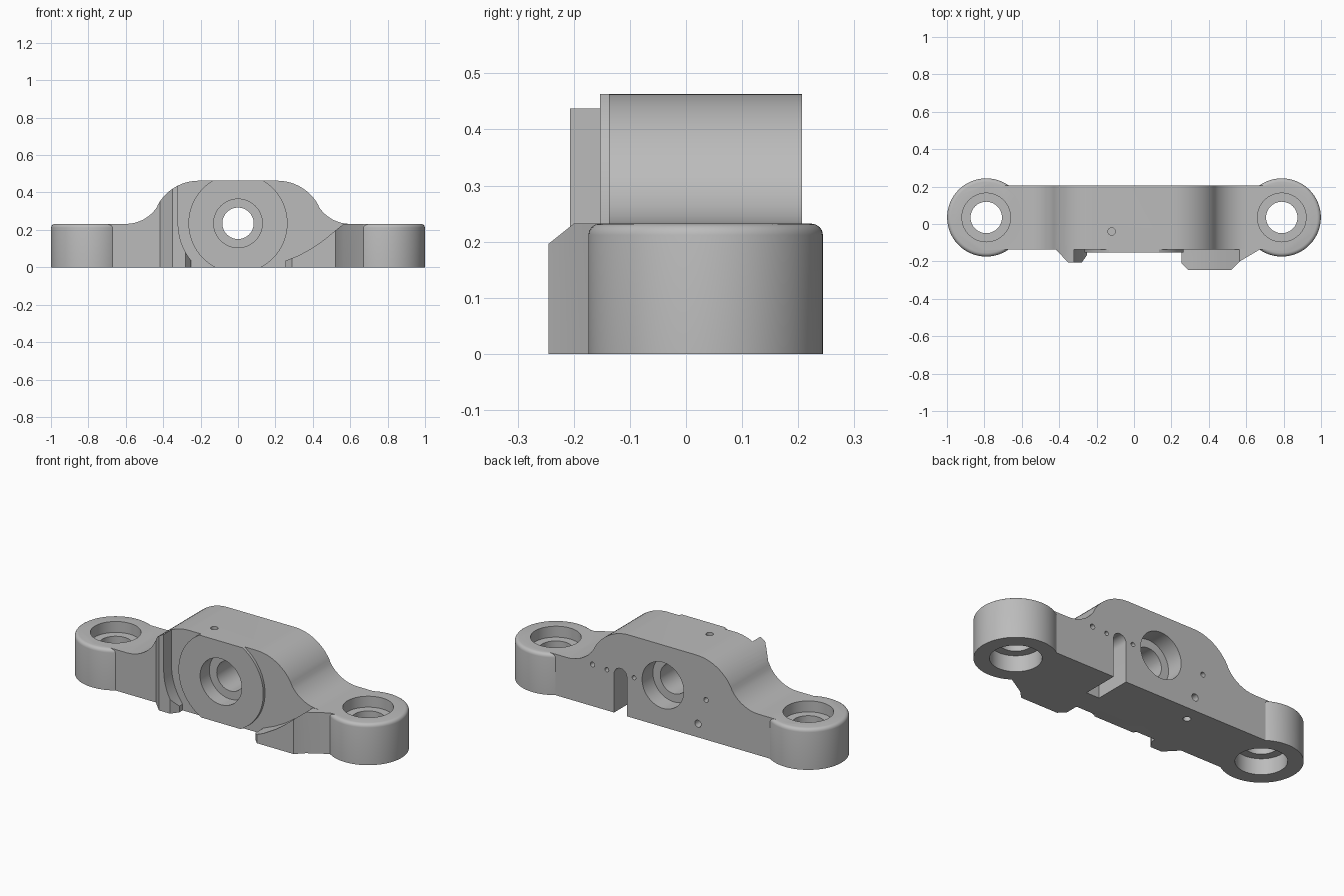
import bpy, bmesh
from math import sin, cos, radians
from mathutils import Matrix, Vector

if "Cube" in bpy.data.objects:
    bpy.data.objects.remove(bpy.data.objects["Cube"])

grey = bpy.data.materials.new("plain_grey")
grey.use_nodes = True
grey.diffuse_color = (0.5, 0.5, 0.5, 1)
grey.node_tree.nodes["Principled BSDF"].inputs["Base Color"].default_value = (0.5, 0.5, 0.5, 1)


def make(name, bm):
    bmesh.ops.recalc_face_normals(bm, faces=bm.faces)
    mesh = bpy.data.meshes.new(name)
    bm.to_mesh(mesh)
    bm.free()
    mesh.materials.append(grey)
    ob = bpy.data.objects.new(name, mesh)
    bpy.context.collection.objects.link(ob)
    return ob


def prism(name, pts, lo, hi, axis):
    """Extrude a 2D outline along y (outline in xz) or z (outline in xy)."""
    bm = bmesh.new()
    place = (lambda a, b: (a, lo, b)) if axis == "y" else (lambda a, b: (a, b, lo))
    face = bm.faces.new([bm.verts.new(place(a, b)) for a, b in pts])
    out = bmesh.ops.extrude_face_region(bm, geom=[face])
    move = Vector((0, hi - lo, 0)) if axis == "y" else Vector((0, 0, hi - lo))
    bmesh.ops.translate(bm, vec=move, verts=[v for v in out["geom"] if isinstance(v, bmesh.types.BMVert)])
    return make(name, bm)


def cylinder(name, centre, r, length, axis="z", segs=64, round_top=0):
    """Cylinder centred on a point, optionally with a rounded top rim."""
    bm = bmesh.new()
    bmesh.ops.create_cone(bm, cap_ends=True, segments=segs, radius1=r, radius2=r, depth=length)
    if round_top:
        rim = [e for e in bm.edges if all(v.co.z > 0 for v in e.verts)]
        bmesh.ops.bevel(bm, geom=rim, offset=round_top, segments=4, profile=0.5, affect="EDGES")
    if axis == "y":
        bmesh.ops.rotate(bm, matrix=Matrix.Rotation(radians(90), 3, "X"), verts=bm.verts)
    bmesh.ops.translate(bm, vec=centre, verts=bm.verts)
    return make(name, bm)


def combine(target, tool, operation, keep=False):
    mod = target.modifiers.new("cut", "BOOLEAN")
    mod.operation, mod.solver, mod.object = operation, "EXACT", tool
    bpy.context.view_layer.objects.active = target
    bpy.ops.object.modifier_apply(modifier=mod.name)
    if not keep:
        bpy.data.objects.remove(tool)


# Arched side profile: a convex shoulder flowing into a concave foot
LOW, HIGH = 0.232, 0.463
half = [(0.21 + 0.25 * sin(radians(a)), HIGH - 0.25 + 0.25 * cos(radians(a))) for a in range(0, 61, 5)]
half += [(0.6 - 0.2 * cos(radians(a)), LOW + 0.2 - 0.2 * sin(radians(a))) for a in range(34, 91, 7)]
half += [(0.79, LOW), (0.79, 0)]
arch = half + [(-x, z) for x, z in reversed(half)]

body = prism("bracket_body", arch, -0.137, 0.207, "y")
limit = prism("arch_limit", arch, -0.4, 0.3, "y")

# Raised round pad on the front
pad = cylinder("front_pad", (0, -0.1, 0.235), 0.265, 0.106, "y", 96)
combine(pad, limit, "INTERSECT", True)

# Curved guide rib beside the pad
rib = prism("guide_rib", [(-0.42, -0.1), (-0.42, -0.135), (-0.35, -0.207), (-0.28, -0.207),
                          (-0.25, -0.165), (-0.25, -0.1)], 0, 0.5, "z")
combine(rib, limit, "INTERSECT")
combine(rib, cylinder("rib_cut", (0, -0.2, 0.235), 0.32, 0.4, "y", 96), "DIFFERENCE")
combine(rib, prism("rib_top_cut", [(-0.32, 0.235), (0, 0.235), (0, 0.6), (-0.32, 0.6)],
                   -0.4, 0, "y"), "DIFFERENCE")

# Wedge-shaped foot on the other side with a sweeping top
wedge = prism("wedge_foot", [(0.255, -0.1), (0.255, -0.21), (0.29, -0.245), (0.52, -0.245),
                             (0.565, -0.2), (0.68, -0.132), (0.68, -0.1)], 0, 0.4, "z")
sweep = prism("wedge_sweep", [(0.2, -0.1), (0.2, 0.01), (0.255, 0.035), (0.33, 0.066), (0.4, 0.105),
                              (0.46, 0.147), (0.52, 0.196), (0.565, LOW), (0.8, LOW), (0.8, -0.1)],
              -0.4, 0, "y")
combine(wedge, sweep, "INTERSECT")

for part in (pad, rib, wedge):
    combine(body, part, "UNION")

# Rounded mounting ears with through holes and counterbores on both faces
for side in (-1, 1):
    x, y = side * 0.79, 0.035
    combine(body, cylinder("ear", (x, y, LOW / 2), 0.209, LOW, segs=96, round_top=0.02), "UNION")
for side in (-1, 1):
    x, y = side * 0.79, 0.035
    combine(body, cylinder("ear_hole", (x, y, 0.1), 0.084, 0.6), "DIFFERENCE")
    combine(body, cylinder("ear_bore_top", (x, y, 0.27), 0.13, 0.2), "DIFFERENCE")
    combine(body, cylinder("ear_bore_base", (x, y, 0), 0.13, 0.18), "DIFFERENCE")

# Central bore
combine(body, cylinder("centre_hole", (0, 0, 0.235), 0.084, 1, "y"), "DIFFERENCE")
for y in (-0.17, 0.21):
    combine(body, cylinder("centre_bore", (0, y, 0.235), 0.13, 0.2, "y"), "DIFFERENCE")

# Round-topped slot in the back
slot = [(0.305, -0.1)] + [(0.265 + 0.04 * cos(radians(a)), 0.22 + 0.04 * sin(radians(a)))
                          for a in range(0, 181, 15)] + [(0.225, -0.1)]
combine(body, prism("back_slot", slot, 0.0, 0.4, "y"), "DIFFERENCE")

# Small pin holes in the back, top and base
for x, z, r in ((0.44, 0.235, 0.014), (0.35, 0.23, 0.012), (0.18, 0.23, 0.012),
                (-0.27, 0.225, 0.014), (-0.22, 0.077, 0.02)):
    combine(body, cylinder("pin_hole", (x, 0.2, z), r, 0.12, "y", 20), "DIFFERENCE")
combine(body, cylinder("top_pin_hole", (-0.12, -0.04, 0.46), 0.02, 0.12, segs=20), "DIFFERENCE")
combine(body, cylinder("base_pin_hole", (-0.24, 0.12, 0), 0.02, 0.1, segs=20), "DIFFERENCE")

bpy.ops.object.select_all(action="DESELECT")
body.select_set(True)
bpy.context.view_layer.objects.active = body
bpy.ops.object.shade_smooth_by_angle(angle=radians(30))
